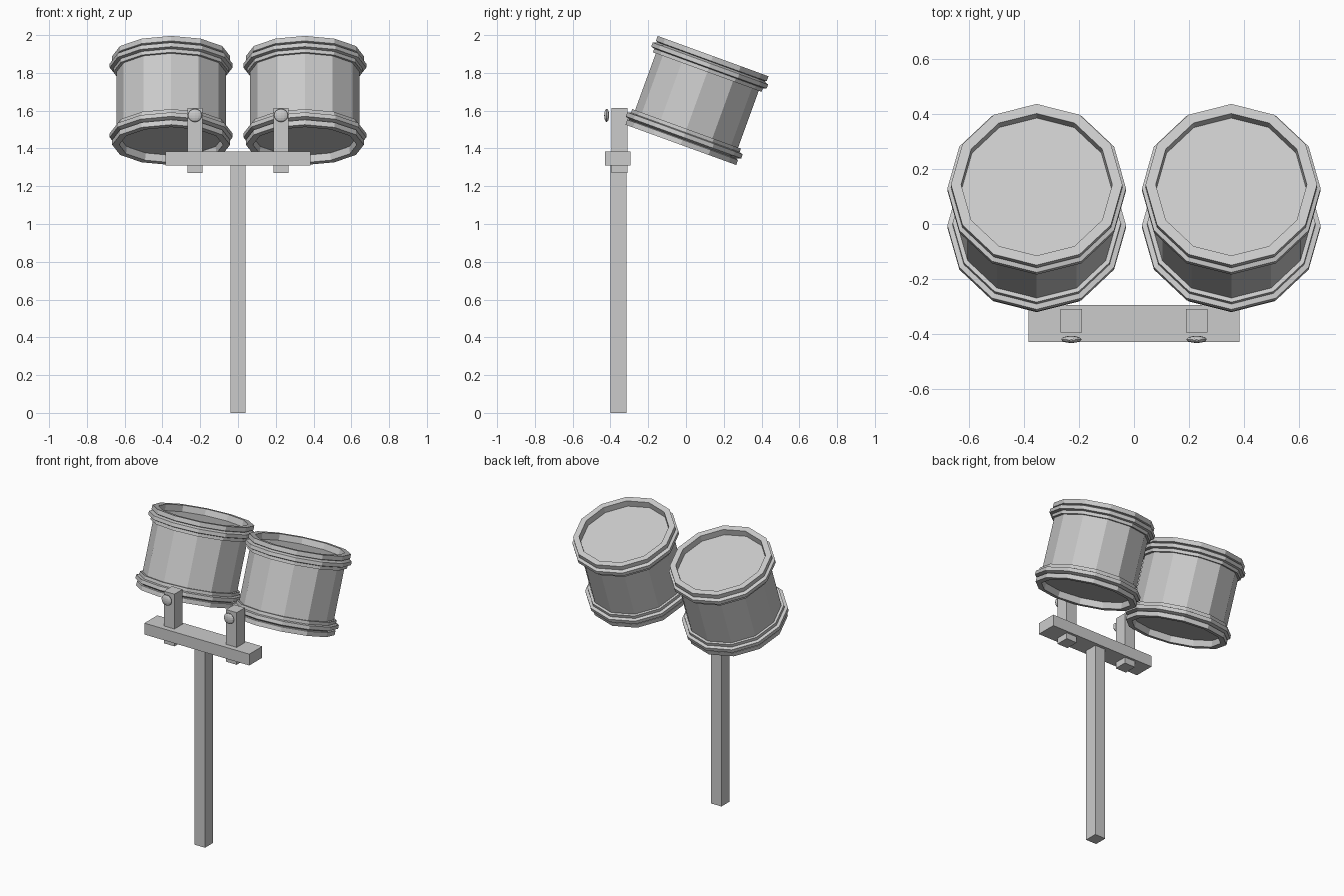
import bpy, bmesh, math
from mathutils import Matrix, Vector

if "Cube" in bpy.data.objects:
    bpy.data.objects.remove(bpy.data.objects["Cube"])

grey = bpy.data.materials.new("plain_grey")
grey.use_nodes = True
grey.diffuse_color = (0.6, 0.6, 0.6, 1)
grey.node_tree.nodes["Principled BSDF"].inputs["Base Color"].default_value = (0.6, 0.6, 0.6, 1)

SIDES = 12
TILT = math.radians(-20)


def finish(name, bm):
    bmesh.ops.recalc_face_normals(bm, faces=bm.faces)
    mesh = bpy.data.meshes.new(name)
    bm.to_mesh(mesh)
    bm.free()
    mesh.materials.append(grey)
    obj = bpy.data.objects.new(name, mesh)
    bpy.context.collection.objects.link(obj)
    return obj


def box(name, low, high):
    low, high = Vector(low), Vector(high)
    bm = bmesh.new()
    bmesh.ops.create_cube(bm, size=1)
    bmesh.ops.scale(bm, vec=high - low, verts=bm.verts)
    bmesh.ops.translate(bm, vec=(low + high) / 2, verts=bm.verts)
    return finish(name, bm)


def lathe(name, profile):
    """Turn a (radius, height) profile and cap both ends flat."""
    bm = bmesh.new()
    rings = [[bm.verts.new((r * math.cos(k * math.tau / SIDES),
                            r * math.sin(k * math.tau / SIDES), z))
              for k in range(SIDES)] for r, z in profile]
    for a, b in zip(rings, rings[1:]):
        for k in range(SIDES):
            n = (k + 1) % SIDES
            bm.faces.new((a[k], a[n], b[n], b[k]))
    bm.faces.new(rings[0])
    bm.faces.new(rings[-1])
    return finish(name, bm)


# Drum half: recessed head, hoop lip, flange, lower band, shell
half = [(0.272, 0.21), (0.275, 0.25), (0.312, 0.25), (0.312, 0.222), (0.302, 0.218),
        (0.325, 0.208), (0.325, 0.185), (0.306, 0.18), (0.306, 0.16), (0.29, 0.16)]
profile = half + [(r, -z) for r, z in reversed(half)]

for side, x in (("right", -1), ("left", 1)):
    drum = lathe(side + "_drum", profile)
    drum.matrix_world = Matrix.Translation((0.354 * x, 0.058, 1.654)) @ Matrix.Rotation(TILT, 4, "X")

    # Upright bracket through the crossbar
    cx = 0.228 * x
    box(side + "_bracket", (cx - 0.039, -0.395, 1.27), (cx + 0.039, -0.31, 1.615))

    # Oval wing bolt on the bracket front
    bm = bmesh.new()
    bmesh.ops.create_uvsphere(bm, u_segments=12, v_segments=8, radius=1)
    bolt = finish(side + "_bolt", bm)
    bolt.scale = (0.037, 0.013, 0.035)
    bolt.location = (cx, -0.42, 1.575)

# Crossbar and post
box("crossbar", (-0.384, -0.43, 1.31), (0.384, -0.295, 1.385))
box("post", (-0.039, -0.4, 0), (0.039, -0.315, 1.31))
